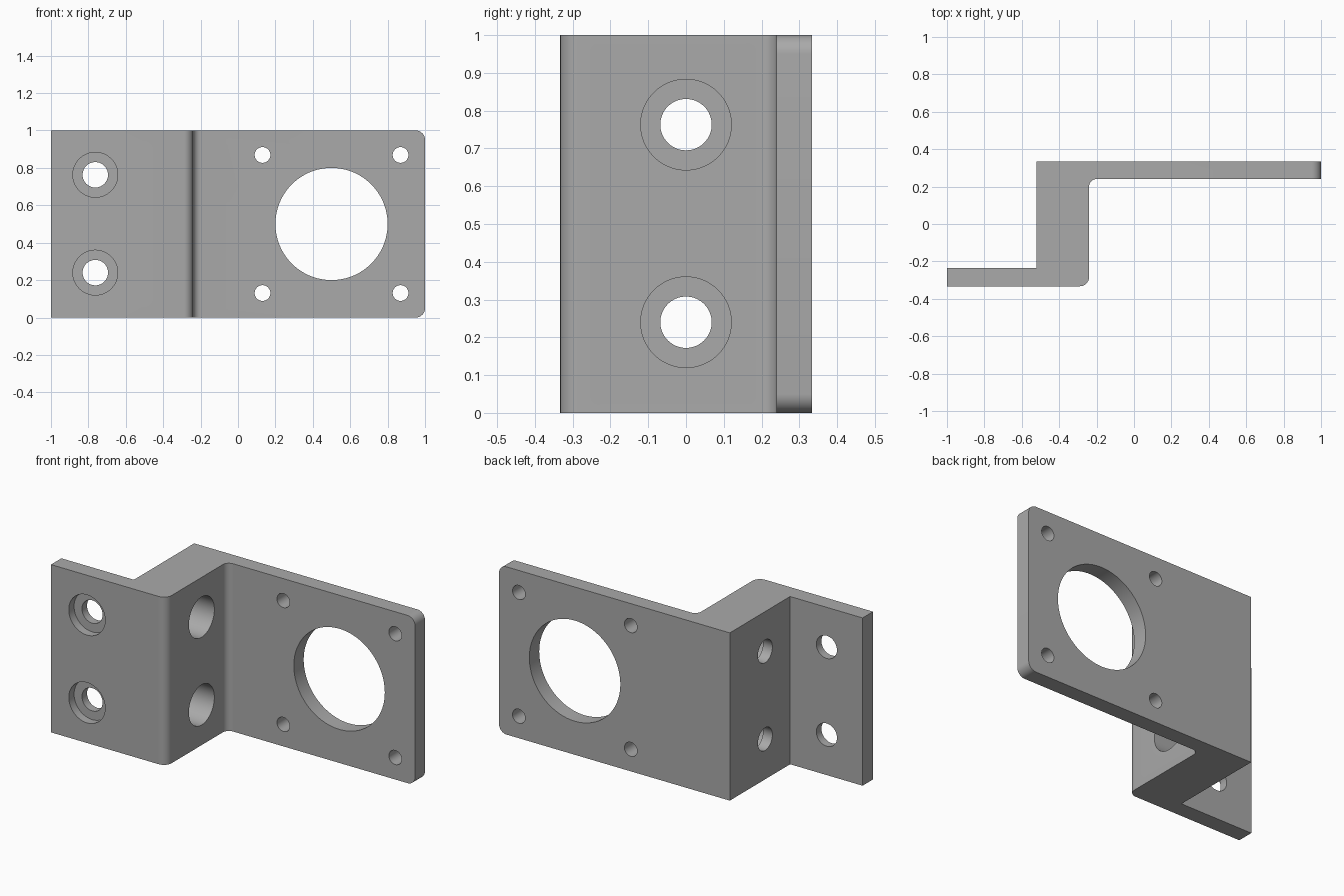
import bpy, bmesh, math
from mathutils import Vector

cube = bpy.data.objects.get("Cube")
if cube:
    bpy.data.objects.remove(cube, do_unlink=True)

metal = bpy.data.materials.new("plain grey metal")
metal.use_nodes = True
GREY = (0.4, 0.4, 0.4, 1)
metal.diffuse_color = GREY
metal.node_tree.nodes["Principled BSDF"].inputs["Base Color"].default_value = GREY

HEIGHT = 1.0
WEB_X = (-0.522, -0.24)
HOLE_Z = (0.24, 0.763)


def add_object(name, bm):
    mesh = bpy.data.meshes.new(name)
    bm.to_mesh(mesh)
    bm.free()
    mesh.materials.append(metal)
    obj = bpy.data.objects.new(name, mesh)
    bpy.context.collection.objects.link(obj)
    return obj


def bevel_edges(bm, test, radius):
    edges = [e for e in bm.edges if test(*[v.co for v in e.verts])]
    bmesh.ops.bevel(bm, geom=edges, offset=radius, segments=10,
                    profile=0.5, affect='EDGES')


# Stepped bracket: flange, web and plate in one extruded profile
profile = [(-1, -0.333), (WEB_X[1], -0.333), (WEB_X[1], 0.24), (1, 0.24),
           (1, 0.333), (WEB_X[0], 0.333), (WEB_X[0], -0.235), (-1, -0.235)]
bm = bmesh.new()
base = bm.faces.new([bm.verts.new((x, y, 0)) for x, y in profile])
top = bmesh.ops.extrude_face_region(bm, geom=[base])["geom"]
bmesh.ops.translate(bm, vec=(0, 0, HEIGHT),
                    verts=[g for g in top if isinstance(g, bmesh.types.BMVert)])
bmesh.ops.recalc_face_normals(bm, faces=bm.faces)

# Rounded bends and rounded outer plate corners
def on_bend(y):
    return lambda a, b: (abs(a.z - b.z) > 0.5 and abs(a.x - WEB_X[1]) < 0.01
                         and abs(a.y - y) < 0.01)

bevel_edges(bm, on_bend(-0.333), 0.05)
bevel_edges(bm, on_bend(0.24), 0.04)
bevel_edges(bm, lambda a, b: a.x > 0.99 and b.x > 0.99 and abs(a.y - b.y) > 0.05, 0.05)
bracket = add_object("bracket", bm)


def drill(name, start, end, radius, sides=64):
    """Cut a round hole between two points."""
    start, end = Vector(start), Vector(end)
    axis = end - start
    bm = bmesh.new()
    bmesh.ops.create_cone(bm, cap_ends=True, segments=sides, radius1=radius,
                          radius2=radius, depth=axis.length)
    cutter = add_object(name + "_cutter", bm)
    cutter.rotation_mode = 'QUATERNION'
    cutter.rotation_quaternion = axis.to_track_quat('Z', 'Y')
    cutter.location = (start + end) / 2
    cutter.hide_render = True
    mod = bracket.modifiers.new(name, 'BOOLEAN')
    mod.operation = 'DIFFERENCE'
    mod.solver = 'EXACT'
    mod.object = cutter
    return cutter


cutters = []
# Main bore and four screw holes in the plate
cutters.append(drill("bore", (0.5, 0.1, 0.5), (0.5, 0.5, 0.5), 0.3, 96))
for sx in (-1, 1):
    for sz in (-1, 1):
        x, z = 0.5 + sx * 0.369, 0.5 + sz * 0.369
        cutters.append(drill("screw_hole", (x, 0.1, z), (x, 0.5, z), 0.042, 40))

# Counterbored bolt holes in the flange and the web
for z in HOLE_Z:
    x = -0.763
    cutters.append(drill("flange_hole", (x, -0.5, z), (x, -0.1, z), 0.068))
    cutters.append(drill("flange_recess", (x, -0.5, z), (x, -0.283, z), 0.12))
    cutters.append(drill("web_hole", (-0.7, 0, z), (-0.1, 0, z), 0.068))
    cutters.append(drill("web_recess", (-0.1, 0, z), (-0.46, 0, z), 0.12))

# Apply the cuts, then drop the cutters
bpy.context.view_layer.update()
graph = bpy.context.evaluated_depsgraph_get()
cut_mesh = bpy.data.meshes.new_from_object(bracket.evaluated_get(graph))
bracket.modifiers.clear()
bracket.data = cut_mesh
cut_mesh.materials.clear()
cut_mesh.materials.append(metal)
for c in cutters:
    bpy.data.objects.remove(c, do_unlink=True)

bpy.ops.object.select_all(action='DESELECT')
bracket.select_set(True)
bpy.context.view_layer.objects.active = bracket
bpy.ops.object.shade_smooth_by_angle(angle=math.radians(30))
